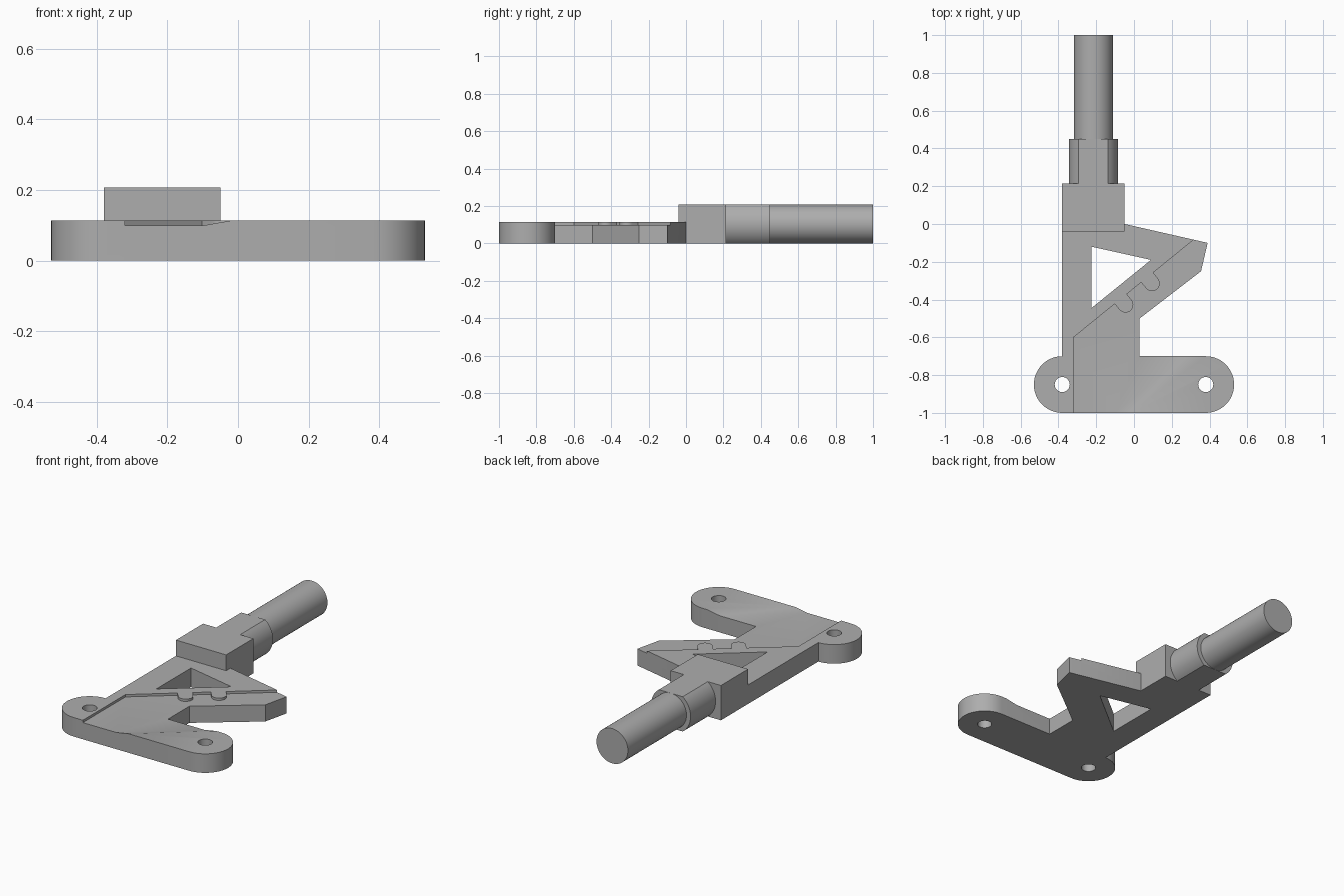
import bpy, bmesh, math
from mathutils import Vector

cube = bpy.data.objects.get("Cube")
if cube:
    bpy.data.objects.remove(cube, do_unlink=True)

grey = bpy.data.materials.new("plain_grey")
grey.use_nodes = True
grey.diffuse_color = (0.42, 0.42, 0.42, 1)
grey.node_tree.nodes["Principled BSDF"].inputs["Base Color"].default_value = grey.diffuse_color

THICK, TOP, FLOOR = 0.113, 0.207, 0.099
SHAFT_X, SHAFT_R = -0.215, TOP / 2


def prism(name, points, origin, u, v, w):
    """Extrude a 2D profile lying on axes u, v along the vector w."""
    origin, u, v, w = map(Vector, (origin, u, v, w))
    bm = bmesh.new()
    face = bm.faces.new([bm.verts.new(origin + u * a + v * b) for a, b in points])
    ext = bmesh.ops.extrude_face_region(bm, geom=[face])["geom"]
    bmesh.ops.translate(bm, vec=w, verts=[g for g in ext if isinstance(g, bmesh.types.BMVert)])
    bmesh.ops.recalc_face_normals(bm, faces=bm.faces)
    mesh = bpy.data.meshes.new(name)
    bm.to_mesh(mesh)
    bm.free()
    mesh.materials.append(grey)
    obj = bpy.data.objects.new(name, mesh)
    bpy.context.collection.objects.link(obj)
    return obj


def upright(name, points, low, high):
    return prism(name, points, (0, 0, low), (1, 0, 0), (0, 1, 0), (0, 0, high - low))


def along_y(name, points, start, end):
    return prism(name, points, (SHAFT_X, start, SHAFT_R), (1, 0, 0), (0, 0, 1), (0, end - start, 0))


def arc(cx, cy, r, start, end, steps=24):
    angles = [math.radians(start + (end - start) * i / steps) for i in range(steps + 1)]
    return [(cx + r * math.cos(a), cy + r * math.sin(a)) for a in angles]


def smooth(obj):
    bpy.ops.object.select_all(action='DESELECT')
    obj.select_set(True)
    bpy.context.view_layer.objects.active = obj
    bpy.ops.object.shade_smooth_by_angle(angle=math.radians(30))


def cut(target, cutter):
    mod = target.modifiers.new("cut", 'BOOLEAN')
    mod.operation, mod.solver, mod.object = 'DIFFERENCE', 'EXACT', cutter
    bpy.context.view_layer.objects.active = target
    bpy.ops.object.modifier_apply(modifier=mod.name)
    bpy.data.objects.remove(cutter, do_unlink=True)


# Flat bracket plate with rounded mounting ears and a bent arm
outline = arc(-0.38, -0.85, 0.15, 90, 270) + arc(0.38, -0.85, 0.15, -90, 90)
outline += [(0.03, -0.7), (0.03, -0.5), (0.355, -0.25), (0.39, -0.1), (-0.05, 0), (-0.38, 0)]
plate = upright("bracket_plate", outline, 0, THICK)

# Mounting holes and triangular window
for x in (-0.38, 0.38):
    cut(plate, upright("hole_cutter", arc(x, -0.85, 0.04, 0, 345, 23), -0.1, 0.3))
cut(plate, upright("window_cutter", [(-0.225, -0.12), (-0.225, -0.445), (0.09, -0.19)], -0.1, 0.3))

# Shallow diagonal recess, ramping back up towards the right ear
corner = Vector((-0.32, -0.6, 0))
along = Vector((0.64, 0.52, 0)).normalized()
across = Vector((along.y, -along.x, 0))
recess_profile = [(0, FLOOR), (0.449, FLOOR), (0.499, THICK), (0.6, 0.141), (0.6, 0.3), (0, 0.3)]
recess = prism("recess_cutter", recess_profile, corner - along, across, (0, 0, 1), along * 2.2)
bm = bmesh.new()
bm.from_mesh(recess.data)
bmesh.ops.bisect_plane(bm, geom=bm.verts[:] + bm.edges[:] + bm.faces[:], plane_co=corner,
                       plane_no=(1, 0, 0), clear_inner=True)
bmesh.ops.holes_fill(bm, edges=[e for e in bm.edges if e.is_boundary])
bmesh.ops.recalc_face_normals(bm, faces=bm.faces)
bm.to_mesh(recess.data)
bm.free()
cut(plate, recess)
smooth(plate)

# Rounded interlocking tabs reaching over the recess
for i, x in enumerate((-0.07, 0.07)):
    base = corner + along * ((x - corner.x) / along.x)
    tab = [(0.041, 0)] + arc(0, 0.04, 0.041, 0, 180, 14) + [(-0.041, 0)]
    smooth(prism(f"tab_{i + 1}", tab, base + Vector((0, 0, FLOOR - 0.01)), along, across,
                 (0, 0, THICK - FLOOR + 0.01)))

# Block with a lip resting on the plate
block_profile = [(-0.04, THICK), (0, THICK), (0, 0), (0.215, 0), (0.215, TOP), (-0.04, TOP)]
prism("shaft_block", block_profile, (-0.38, 0, 0), (0, 1, 0), (0, 0, 1), (0.33, 0, 0))

# Collar with flats above and below, then the round shaft
flat = math.degrees(math.asin(SHAFT_R / 0.13))
collar = arc(0, 0, 0.13, -flat, flat) + arc(0, 0, 0.13, 180 - flat, 180 + flat)
smooth(along_y("shaft_collar", collar, 0.215, 0.45))
smooth(along_y("round_shaft", arc(0, 0, SHAFT_R, 0, 352.5, 47), 0.45, 1))
